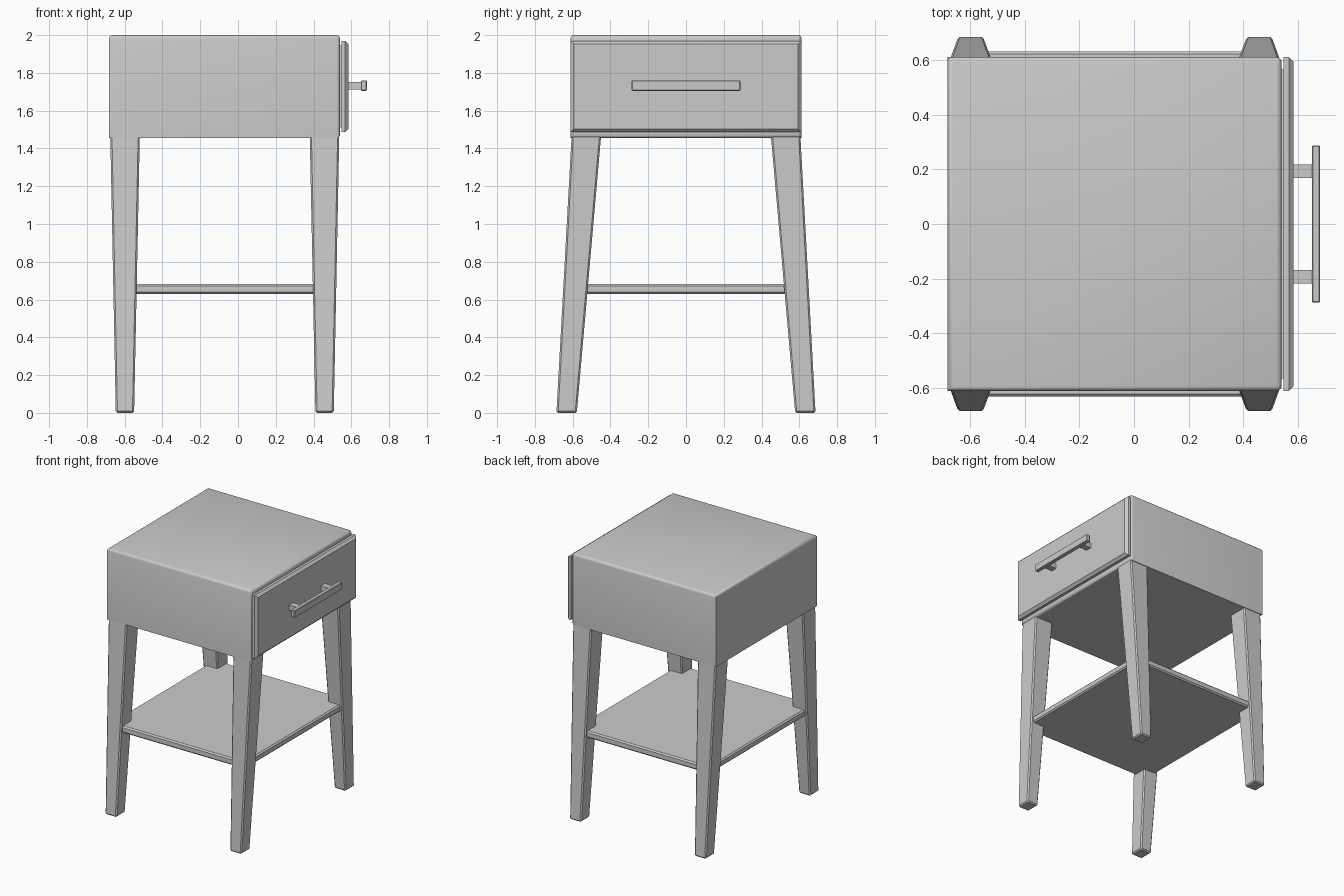
import bpy, bmesh, math

if "Cube" in bpy.data.objects:
    bpy.data.objects.remove(bpy.data.objects["Cube"])

CX = -0.07  # centre of the cabinet and legs along x


def finish(name, bm, loc=(0, 0, 0), mirror=None):
    bmesh.ops.recalc_face_normals(bm, faces=bm.faces)
    me = bpy.data.meshes.new(name)
    bm.to_mesh(me)
    bm.free()
    ob = bpy.data.objects.new(name, me)
    ob.location = loc
    bpy.context.collection.objects.link(ob)
    if mirror:
        ob.modifiers.new("Mirror", 'MIRROR').use_axis = mirror
    bpy.ops.object.select_all(action='DESELECT')
    ob.select_set(True)
    bpy.context.view_layer.objects.active = ob
    bpy.ops.object.shade_smooth_by_angle(angle=math.radians(32))
    return ob


def tapered(bottom, top, z0, z1):
    """Solid between two rectangles given as (x0, x1, y0, y1)."""
    bm = bmesh.new()
    rings = []
    for (x0, x1, y0, y1), z in ((bottom, z0), (top, z1)):
        rings.append([bm.verts.new((x, y, z)) for x, y in
                      ((x0, y0), (x1, y0), (x1, y1), (x0, y1))])
    bm.faces.new(rings[0][::-1])
    bm.faces.new(rings[1])
    for i in range(4):
        j = (i + 1) % 4
        bm.faces.new((rings[0][i], rings[0][j], rings[1][j], rings[1][i]))
    return bm


def box(x0, x1, y0, y1, z0, z1):
    return tapered((x0, x1, y0, y1), (x0, x1, y0, y1), z0, z1)


def bevel(bm, width, segments=1, test=lambda e: True):
    bmesh.ops.bevel(bm, geom=[e for e in bm.edges if test(e)], offset=width,
                    offset_type='OFFSET', segments=segments, profile=0.5,
                    affect='EDGES')
    return bm


def on_plane(axis, value):
    return lambda e: all(abs(v.co[axis] - value) < 1e-4 for v in e.verts)


# Cabinet with rounded top and drawer-side edges
top_edge, side_edge = on_plane(2, 2.0), on_plane(0, 0.541)
finish("cabinet", bevel(box(-0.683, 0.541, -0.612, 0.612, 1.455, 2.0), 0.02, 3,
                        lambda e: top_edge(e) or side_edge(e)))

# Drawer: recessed neck and chamfered front panel
finish("drawer_neck", box(0.53, 0.552, -0.565, 0.565, 1.51, 1.945))
finish("drawer_front", bevel(box(0.547, 0.585, -0.612, 0.612, 1.486, 1.97),
                             0.018, 1, on_plane(0, 0.585)))

# Handle bar and its two posts
finish("handle_bar", bevel(box(0.651, 0.682, -0.288, 0.288, 1.705, 1.76), 0.004))
finish("handle_posts", box(0.58, 0.655, 0.168, 0.217, 1.712, 1.752),
       mirror=(False, True, False))

# Four splayed, tapering legs
leg = tapered((0.48, 0.577, 0.578, 0.686), (0.45, 0.606, 0.45, 0.606), 0.0, 1.46)
foot = on_plane(2, 0.0)
bevel(leg, 0.009, 1, lambda e: not on_plane(2, 1.46)(e))
finish("legs", leg, (CX, 0, 0), (True, True, False))

# Lower shelf held between the legs
finish("shelf", bevel(box(-0.571, 0.571, -0.632, 0.632, 0.63, 0.683), 0.01),
       (CX, 0, 0))
